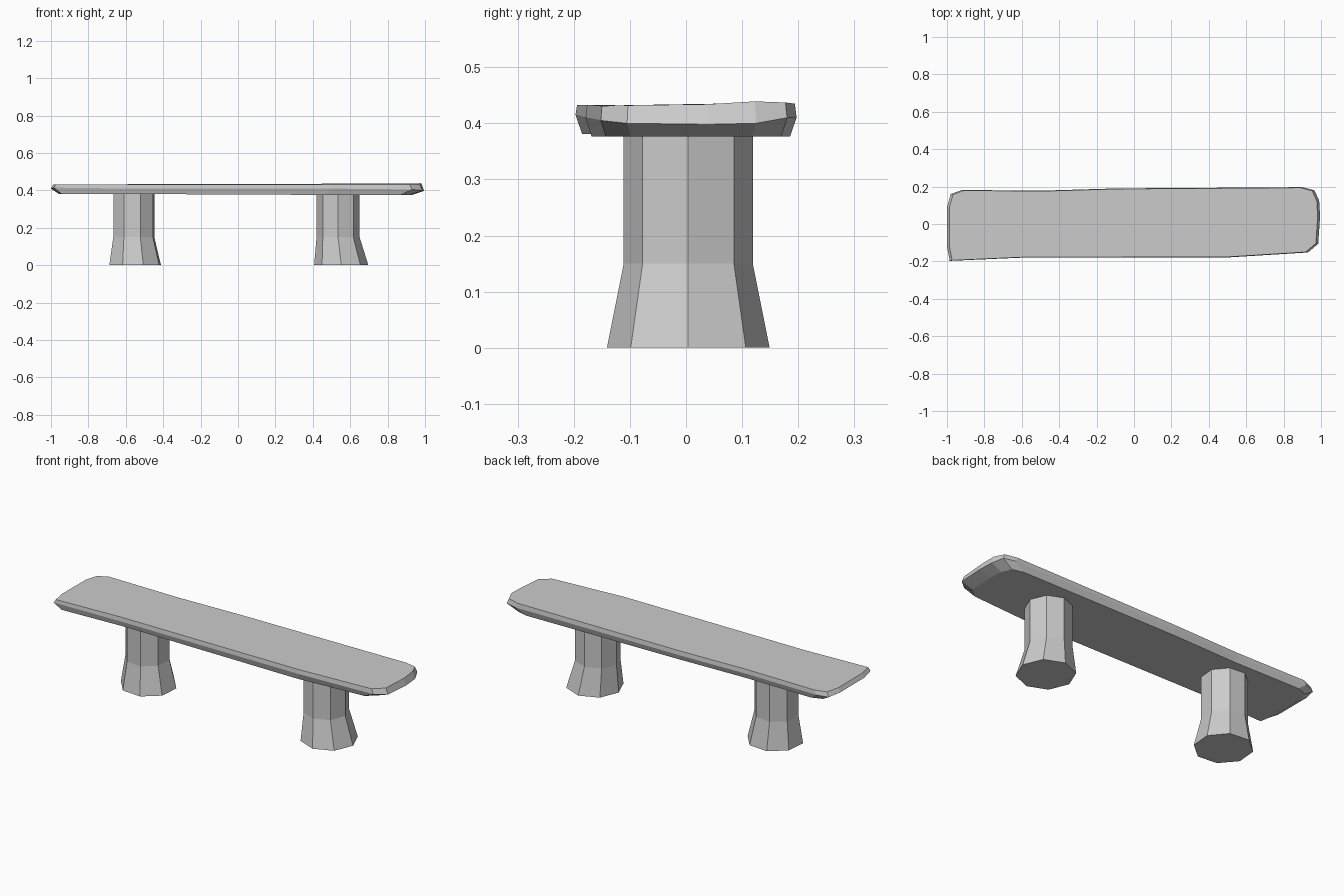
import bpy, bmesh
from math import cos, sin, radians

if "Cube" in bpy.data.objects:
    bpy.data.objects.remove(bpy.data.objects["Cube"])


def loft(name, rings):
    """Skin a stack of equal-length point rings and cap both ends."""
    bm = bmesh.new()
    loops = [[bm.verts.new(p) for p in ring] for ring in rings]
    n = len(loops[0])
    for low, high in zip(loops, loops[1:]):
        for i in range(n):
            j = (i + 1) % n
            bm.faces.new((low[i], low[j], high[j], high[i]))
    bm.faces.new(loops[0][::-1])
    bm.faces.new(loops[-1])
    bmesh.ops.recalc_face_normals(bm, faces=bm.faces)
    mesh = bpy.data.meshes.new(name)
    bm.to_mesh(mesh)
    bm.free()
    obj = bpy.data.objects.new(name, mesh)
    bpy.context.collection.objects.link(obj)
    return obj


def octagon(cx, cy, z, r, turn):
    angles = [radians(turn + 45 * k) for k in range(8)]
    return [(cx + r * cos(a), cy + r * sin(a), z) for a in angles]


# Seat: rough-hewn slab outline (x, y, ridge height, top height)
outline = [
    (-0.985, -0.197, 0.415, 0.433), (-0.60, -0.180, 0.41, 0.433),
    (0.50, -0.179, 0.41, 0.433), (0.93, -0.152, 0.405, 0.431),
    (0.985, -0.105, 0.400, 0.432), (0.995, 0.04, 0.398, 0.434),
    (0.990, 0.125, 0.400, 0.439), (0.965, 0.180, 0.41, 0.437),
    (0.900, 0.197, 0.41, 0.435), (-0.10, 0.190, 0.41, 0.433),
    (-0.50, 0.178, 0.41, 0.433), (-0.92, 0.182, 0.41, 0.433),
    (-0.980, 0.160, 0.405, 0.430), (-1.000, 0.09, 0.41, 0.431),
    (-1.000, -0.12, 0.41, 0.432),
]
under = [(x * (0.935 if x > 0 else 0.957), y * 0.94,
          0.376 if x > 0 else 0.381) for x, y, ridge, top in outline]
middle = [(x, y, ridge) for x, y, ridge, top in outline]
upper = [(x * 0.987, y * 0.985, top) for x, y, ridge, top in outline]
loft("seat", [under, middle, upper])

# Legs: eight-sided posts flaring out towards the ground
for name, foot_x, post_x, y, turn in (
        ("left_leg", -0.550, -0.557, 0.009, 17.5),
        ("right_leg", 0.552, 0.535, 0.004, 0)):
    loft(name, [octagon(foot_x, y, 0, 0.145, turn),
                octagon(post_x, y, 0.15, 0.115, turn),
                octagon(post_x, y, 0.39, 0.115, turn)])
